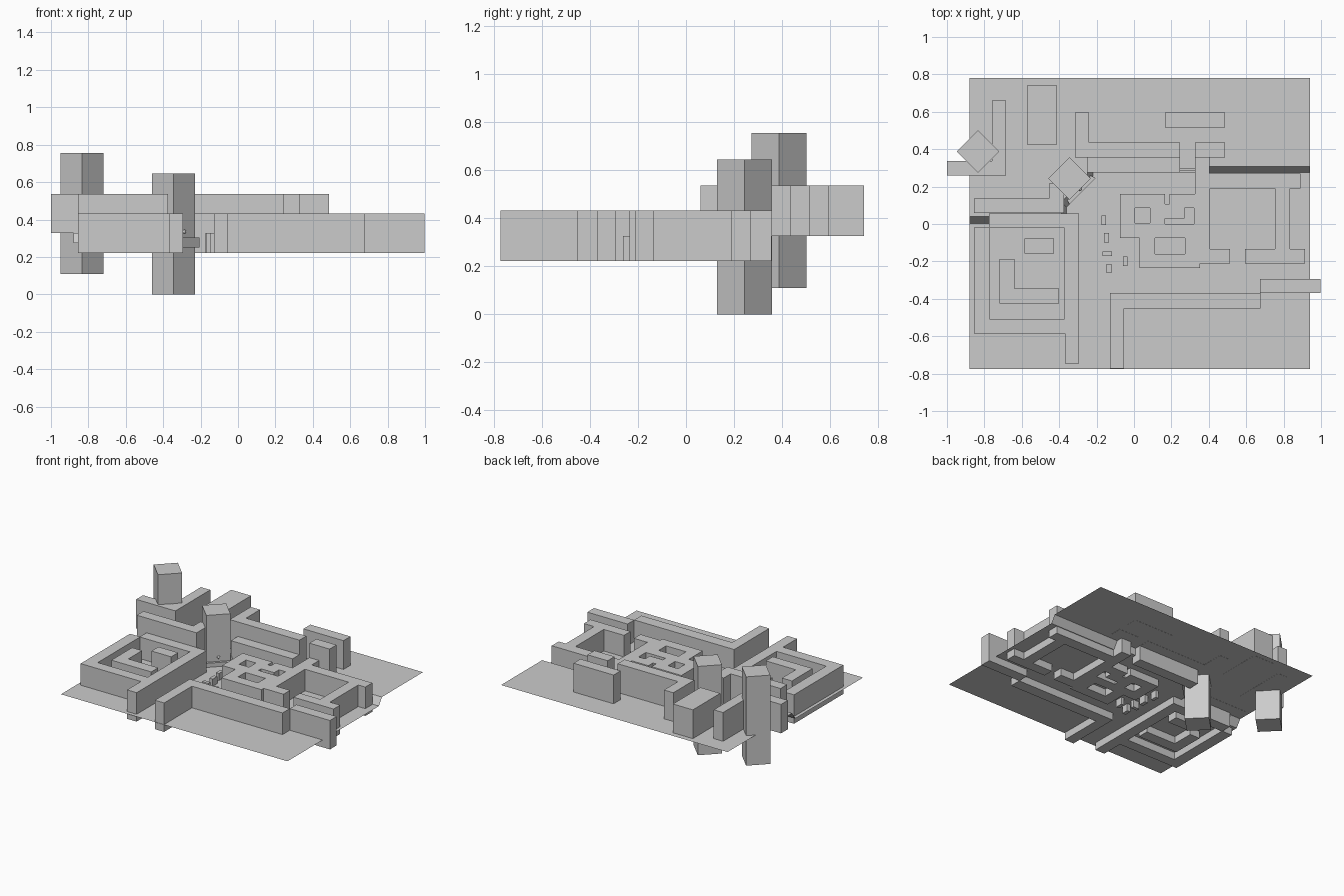
import bpy, bmesh

if "Cube" in bpy.data.objects:
    bpy.data.objects.remove(bpy.data.objects["Cube"])


def prism(name, loops, z0, z1):
    """Extrude 2D outlines (later loops inside the first become holes)."""
    cu = bpy.data.curves.new(name, 'CURVE')
    cu.dimensions = '2D'
    cu.fill_mode = 'BOTH'
    cu.extrude = (z1 - z0) / 2
    for pts in loops:
        sp = cu.splines.new('POLY')
        sp.points.add(len(pts) - 1)
        for p, (x, y) in zip(sp.points, pts):
            p.co = (x, y, 0, 1)
        sp.use_cyclic_u = True
    ob = bpy.data.objects.new(name, cu)
    bpy.context.collection.objects.link(ob)
    ob.location.z = (z0 + z1) / 2
    bpy.ops.object.select_all(action='DESELECT')
    ob.select_set(True)
    bpy.context.view_layer.objects.active = ob
    bpy.ops.object.convert(target='MESH')
    bpy.ops.object.shade_flat()
    return bpy.context.object


def rect(x0, x1, y0, y1):
    return [(x0, y0), (x1, y0), (x1, y1), (x0, y1)]


def diamond(cx, cy, r):
    return [(cx + r, cy), (cx, cy + r), (cx - r, cy), (cx, cy - r)]


LOW, HIGH = (0.222, 0.432), (0.327, 0.537)
Z_LOW, Z_HIGH = 0.275, 0.328

# Two-level ground with a steep bank between the terraces
foot = [(-.88, .003), (-.36, .003), (-.36, .09), (-.22, .23), (-.22, .275), (.94, .275)]
crest = [(-.88, .04), (-.388, .04), (-.388, .118), (-.248, .258), (-.248, .308), (.94, .308)]
bm = bmesh.new()
lo = [bm.verts.new((x, y, Z_LOW)) for x, y in foot]
hi = [bm.verts.new((x, y, Z_HIGH)) for x, y in crest]
front = [bm.verts.new((x, -.775, Z_LOW)) for x in (-.88, .94)]
back = [bm.verts.new((x, .78, Z_HIGH)) for x in (.94, -.88)]
bm.faces.new(front + lo[::-1])
bm.faces.new(hi + back)
for i in range(len(lo) - 1):
    bm.faces.new((lo[i], lo[i + 1], hi[i + 1], hi[i]))
me = bpy.data.meshes.new("terraced_ground")
bm.to_mesh(me)
bm.free()
bpy.context.collection.objects.link(bpy.data.objects.new("terraced_ground", me))

# Central block of chambers joined to the right-hand room
chambers = [(-.075, .16), (.165, .16), (.165, .107), (.19, .107), (.19, .16),
            (.325, .16), (.325, .355), (.403, .355), (.403, .27), (.89, .27),
            (.89, .19), (.833, .19), (.833, -.135), (.915, -.135), (.915, -.21),
            (.593, -.21), (.593, -.135), (.755, -.135), (.755, .19), (.405, .19),
            (.405, -.135), (.513, -.135), (.513, -.21), (.353, -.21),
            (.353, -.235), (.03, -.235), (.03, -.075), (-.075, -.075)]
niche = [(.165, 0), (.322, 0), (.322, .085), (.27, .085), (.27, .03), (.165, .03)]
prism("chamber_walls", [chambers, rect(.005, .085, .005, .085),
                        niche, rect(.112, .272, -.16, -.075)], *LOW)

# Left courtyard and its inner walls
court = [(-.855, -.585), (-.37, -.585), (-.37, -.745), (-.293, -.745), (-.293, .057),
         (-.775, .057), (-.775, -.018), (-.855, -.018)]
prism("courtyard_wall", [court, rect(-.772, -.372, -.507, -.022)], *LOW)
prism("courtyard_corner", [[(-.72, -.425), (-.4, -.425), (-.4, -.345), (-.64, -.345),
                            (-.64, -.187), (-.72, -.187)]], *LOW)
prism("courtyard_block", [rect(-.585, -.427, -.157, -.077)], *LOW)

# Front wall and retaining wall beneath the upper terrace
prism("front_wall", [[(-.128, -.772), (-.053, -.772), (-.053, -.453), (.675, -.453),
                      (.675, -.37), (-.128, -.37)]], *LOW)
prism("front_wall_end", [rect(.675, .998, -.37, -.293)], *LOW)
prism("retaining_wall", [rect(-.25, .245, .275, .355)], *LOW)

# Upper terrace walls
prism("upper_left_wall", [[(-.855, .06), (-.375, .06), (-.375, .217), (-.455, .217),
                           (-.455, .137), (-.855, .137)]], *HIGH)
prism("upper_corner_wall", [[(-1, .26), (-.685, .26), (-.685, .66), (-.76, .66),
                             (-.76, .338), (-1, .338)]], *HIGH)
prism("upper_back_wall", [[(-.315, .355), (.245, .355), (.245, .435), (-.24, .435),
                           (-.24, .595), (-.315, .595)]], *HIGH)
prism("upper_gate_wall", [rect(.325, .487, .355, .435)], *HIGH)
prism("upper_screen_wall", [rect(.165, .487, .515, .595)], *HIGH)
prism("upper_block", [rect(-.573, -.413, .425, .74)], *HIGH)

# Towers
prism("rear_tower", [diamond(-.834, .387, .114)], .11, .755)
prism("gate_tower", [diamond(-.345, .243, .114)], 0, .645)

# Tower doorstep and knob
prism("tower_step", [[(-.345, .105), (-.205, .245), (-.235, .26), (-.36, .135)]], .25, .305)
bpy.ops.mesh.primitive_uv_sphere_add(segments=12, ring_count=8, radius=.011,
                                     location=(-.288, .188, .335))
bpy.context.object.name = "tower_knob"

# Stairs in the gap of the retaining wall
for i in range(3):
    prism(f"stair_{i}", [rect(.245, .325, .275 + .011 * i, .308)],
          Z_LOW, Z_LOW + .0175 * (i + 1))

# Ruined posts
posts = [(-.173, -.15, -.005, .045), (-.16, -.133, -.1, -.048), (-.168, -.118, -.172, -.147),
         (-.147, -.12, -.262, -.213), (-.06, -.036, -.225, -.173)]
for i, p in enumerate(posts):
    prism(f"post_{i}", [rect(*p)], .222, .327)
